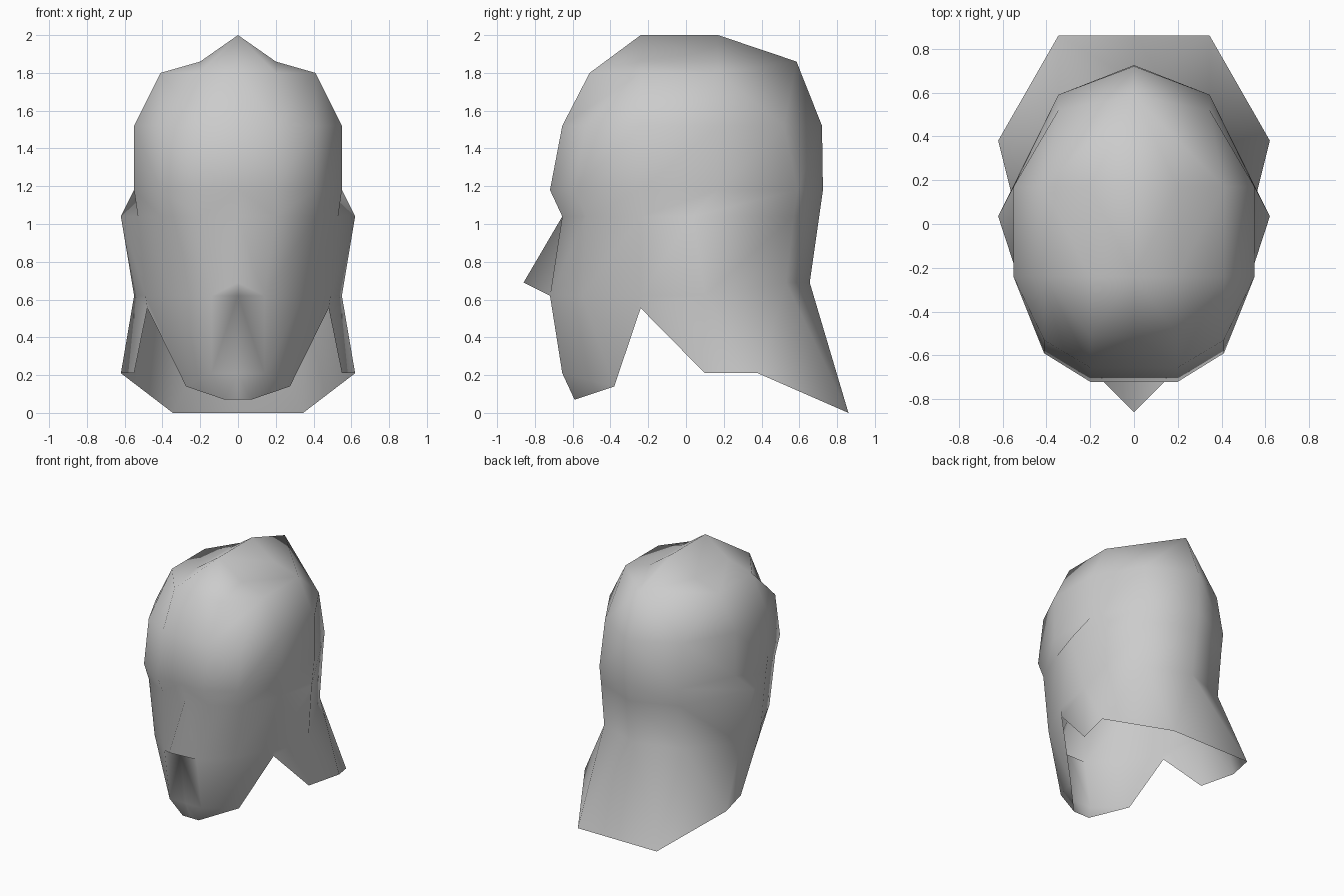
import bpy
import bmesh

default_cube = bpy.data.objects.get("Cube")
if default_cube:
    bpy.data.objects.remove(default_cube, do_unlink=True)


def make_material(name, colour):
    material = bpy.data.materials.new(name)
    material.use_nodes = True
    material.diffuse_color = colour
    material.node_tree.nodes["Principled BSDF"].inputs["Base Color"].default_value = colour
    return material


def ring(height, *points):
    """Half ring from front centre round the left side to back centre.
    A point may carry its own height. A seven-point ring doubles its ear point."""
    full = [p if len(p) > 2 else (p[0], p[1], height) for p in points]
    if len(full) == 7:
        full.insert(5, full[4])
    return full


def corner(mesh, cache, point):
    """Reuse the vertex when neighbouring rings share a point."""
    if point not in cache:
        cache[point] = mesh.verts.new(point)
    return cache[point]


def add_triangle(mesh, cache, points):
    """Skip triangles that collapse where ring points coincide."""
    if len(set(points)) == 3:
        verts = [corner(mesh, cache, p) for p in points]
        if mesh.faces.get(verts) is None:
            mesh.faces.new(verts).smooth = True


def bridge(mesh, cache, upper, lower, is_crown):
    for i in range(len(upper) - 1):
        a, b, c, d = upper[i], lower[i], lower[i + 1], upper[i + 1]
        if is_crown or i == 0:
            triangles = ((a, b, c), (a, c, d))
        else:
            triangles = ((a, b, d), (b, c, d))
        for triangle in triangles:
            add_triangle(mesh, cache, triangle)


# Crown: raised ridge, the hollow beside it, and the rim of the top
ridge_front, ridge_back = (0, -.24, 2), (0, .17, 2)
hollow_front, hollow_back = (.2, -.24), (.2, .17)
ridge = [ridge_front] * 4 + [ridge_back] * 4
hollow = ring(1.86, ridge_front, hollow_front, hollow_front, hollow_front,
              hollow_back, hollow_back, ridge_back)
rim = ring(1.8, (0, -.51), (.2, -.51), (.41, -.24), (.41, -.24),
           (.41, .17), (.41, .17), (0, .585, 1.86))

# Skull: forehead, brow and eye line
forehead = ring(1.52, (0, -.655), (.2, -.655), (.41, -.53), (.55, -.24),
                (.55, .17), (.345, .52), (0, .72))
brow = ring(1.18, (0, -.72), (.2, -.72), (.41, -.59), (.55, -.24),
            (.55, .17), (.345, .59), (0, .725))
eye_line = ring(1.04, (0, -.655), (.2, -.655), (.41, -.53), (.53, -.24),
                (.62, .035), (.345, .57), (0, .705))

# Cheeks with the nose tip at the front, then the same ring without it
nose_tip = (0, -.86, .69)
cheeks = ring(.62, nose_tip, (.14, -.72), (.345, -.55), (.49, -.24),
              (.55, .1), (.345, .53, .69), (0, .655, .69))
under_nose = [(0, -.72, .62)] + cheeks[1:]

# Hem: chin, jaw notch and flared neck guard
hem = ring(.21, (0, -.655), (.14, -.655), (.275, -.38, .14), (.48, -.24, .555),
           (.55, .1), (.62, .38), (.345, .86, 0), (0, .86, 0))
chin = ring(.07, (0, -.59), (.07, -.59), *hem[2:])

# Join the rings into an open half shell
rings = [ridge, hollow, rim, forehead, brow, eye_line, cheeks, under_nose, hem, chin]
mesh = bmesh.new()
cache = {}
for upper, lower in zip(rings, rings[1:]):
    bridge(mesh, cache, upper, lower, upper is ridge or upper is hollow)

data = bpy.data.meshes.new("helmet_shell")
mesh.to_mesh(data)
mesh.free()
data.materials.append(make_material("plain_grey", (.6, .6, .6, 1)))
shell = bpy.data.objects.new("helmet_shell", data)
bpy.context.collection.objects.link(shell)

# Mirror to the other side, welding the centre line
mirror = shell.modifiers.new("mirror_sides", 'MIRROR')
mirror.use_axis[0] = True
mirror.use_clip = True
mirror.merge_threshold = .001
